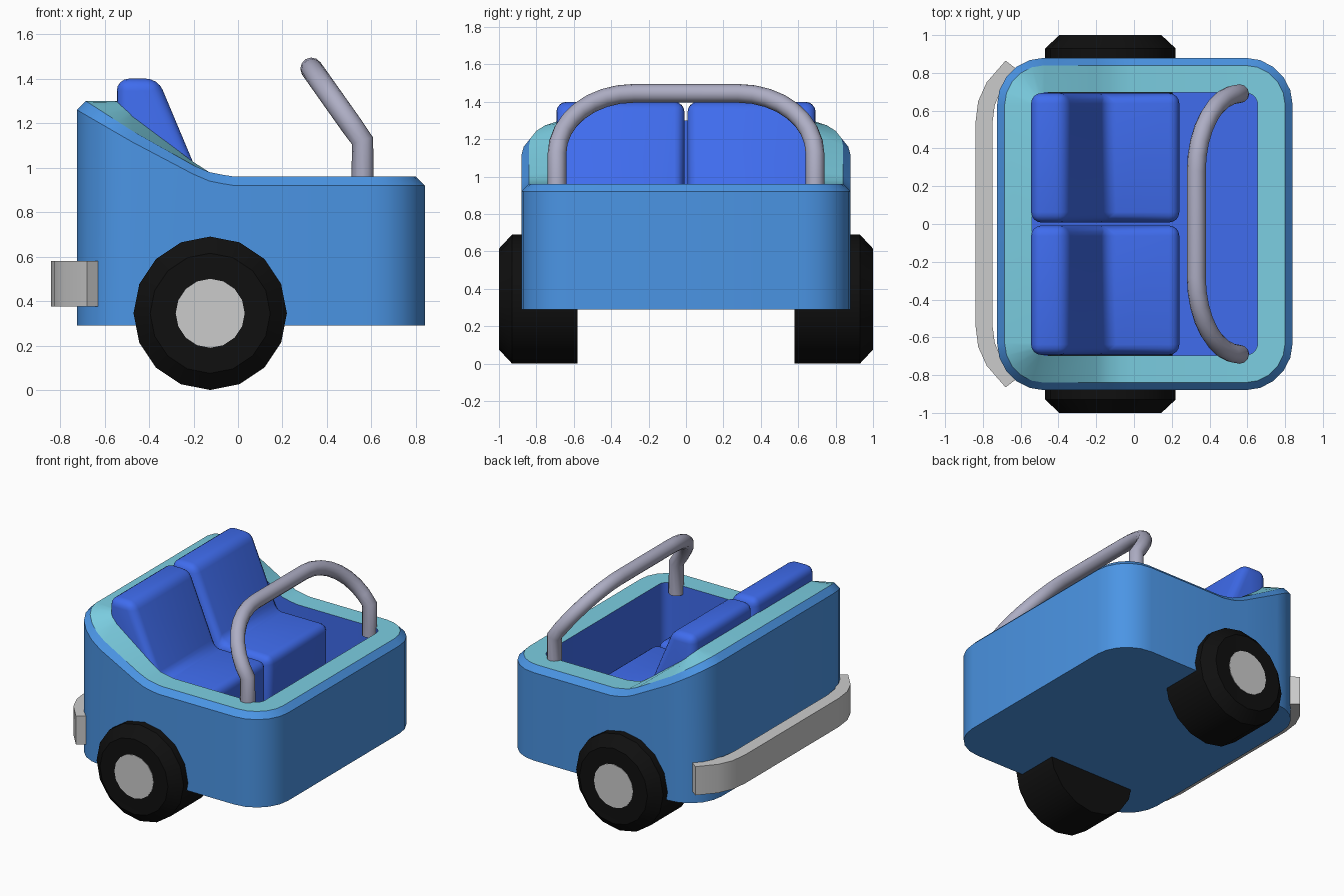
import bpy, bmesh, math
from math import sin, cos, pi, radians

if "Cube" in bpy.data.objects:
    bpy.data.objects.remove(bpy.data.objects["Cube"])


def material(name, rgb):
    m = bpy.data.materials.new(name)
    m.diffuse_color = (*rgb, 1)
    m.use_nodes = True
    m.node_tree.nodes["Principled BSDF"].inputs["Base Color"].default_value = m.diffuse_color
    return m


BODY = material("body_blue", (0.07, 0.30, 0.78))
RIM = material("rim_teal", (0.20, 0.62, 0.76))
SEAT = material("seat_blue", (0.05, 0.15, 0.85))
TYRE = material("tyre_black", (0.005, 0.005, 0.005))
BAR = material("bar_metal", (0.42, 0.42, 0.55))


def finish(name, bm, mat=None, smooth=30):
    bmesh.ops.recalc_face_normals(bm, faces=bm.faces)
    me = bpy.data.meshes.new(name)
    bm.to_mesh(me)
    bm.free()
    ob = bpy.data.objects.new(name, me)
    bpy.context.collection.objects.link(ob)
    if mat:
        me.materials.append(mat)
    if smooth:
        bpy.ops.object.select_all(action='DESELECT')
        ob.select_set(True)
        bpy.context.view_layer.objects.active = ob
        bpy.ops.object.shade_smooth_by_angle(angle=radians(smooth))
    return ob


def loft(name, loops, mat=None, cap_first=False, cap_last=False, smooth=30, flip=False):
    bm = bmesh.new()
    rings = [[bm.verts.new(p) for p in lp] for lp in loops]
    n = len(rings[0])
    for a, b in zip(rings, rings[1:]):
        for i in range(n):
            j = (i + 1) % n
            bm.faces.new((a[i], a[j], b[j], b[i]))
    if cap_first:
        bm.faces.new(rings[0][::-1])
    if cap_last:
        bm.faces.new(rings[-1])
    ob = finish(name, bm, mat, smooth)
    if flip:
        ob.data.flip_normals()
    return ob


def prism(name, profile, to3d, depth, mat=None, bevel=0, smooth=30):
    """Extrude a closed 2D profile; to3d places a profile point."""
    bm = bmesh.new()
    f = bm.faces.new([bm.verts.new(to3d(*p)) for p in profile])
    r = bmesh.ops.extrude_face_region(bm, geom=[f])
    bmesh.ops.translate(bm, vec=depth, verts=[v for v in r["geom"] if isinstance(v, bmesh.types.BMVert)])
    bmesh.ops.recalc_face_normals(bm, faces=bm.faces)
    if bevel:
        bmesh.ops.bevel(bm, geom=bm.edges[:], offset=bevel, segments=4, profile=0.5, affect='EDGES')
    return finish(name, bm, mat, smooth)


def height(x, table):
    if x <= table[0][0]:
        return table[0][1]
    for (x0, z0), (x1, z1) in zip(table, table[1:]):
        if x <= x1:
            return z0 + (z1 - z0) * (x - x0) / (x1 - x0)
    return table[-1][1]


def body_loop(inset, zf):
    """Rounded rectangle, inset from the outer wall, with heights from zf(x)."""
    r, pts = 0.25 - inset, []
    sides = [-0.02, -0.07, -0.13, -0.20]

    def corner(cx, cy, start):
        for k in range(6):
            a = radians(start + 18 * k)
            pts.append((cx + r * cos(a), cy + r * sin(a)))
    corner(0.59, -0.63, -90)
    corner(0.59, 0.63, 0)
    pts.extend((x, 0.63 + r) for x in sides)
    corner(-0.475, 0.63, 90)
    corner(-0.475, -0.63, 180)
    pts.extend((x, -0.63 - r) for x in reversed(sides))
    return [(x, y, zf(x)) for x, y in pts]


# body shell with bevelled lip, teal rim and blue tub
tail = [(-0.20, 1.01), (-0.13, 0.98), (-0.07, 0.968), (-0.02, 0.96)]
z_lip = lambda x: height(x, [(-0.725, 1.30), (-0.475, 1.155)] + tail) - 0.04
z_rim = lambda x: height(x, [(-0.685, 1.30), (-0.475, 1.165)] + tail)
z_in = lambda x: height(x, [(-0.54, 1.30), (-0.475, 1.23), (-0.20, 1.025)] + tail[1:])
bottom = body_loop(0, lambda x: 0.29)
lip, rim, inner = body_loop(0, z_lip), body_loop(0.04, z_rim), body_loop(0.185, z_in)
floor = body_loop(0.185, lambda x: 0.42)
loft("body", [bottom, lip, rim], BODY, cap_first=True)
ob = loft("rim", [rim, inner], RIM)
if sum(p.normal.z for p in ob.data.polygons) < 0:
    ob.data.flip_normals()
loft("interior", [inner, floor], SEAT, cap_last=True, flip=True)

# two seats, side by side
seat = [(-0.545, 0.42), (-0.545, 1.40), (-0.36, 1.40), (-0.15, 0.90), (0.24, 0.90), (0.24, 0.42)]
for side, y in (("left", 0.008), ("right", -0.693)):
    prism("seat_" + side, seat, lambda x, z, y=y: (x, y, z), (0, 0.685, 0), SEAT, bevel=0.055)

# wheels: chamfered tyre with a flat hub
for side, s in (("left", 1), ("right", -1)):
    def ring(r, y):
        return [(-0.125 + r * cos(k * pi / 8), s * y, 0.345 + r * sin(k * pi / 8)) for k in range(16)]
    loft("tyre_" + side, [ring(0.345, 0.58), ring(0.345, 0.93), ring(0.27, 1.0), ring(0.155, 0.997)],
         TYRE, cap_first=True, cap_last=True)
    loft("hub_" + side, [ring(0.155, 0.95), ring(0.155, 1.0)], None, cap_first=True, cap_last=True)

# bumper wrapped around the back
outer = [(-0.84, 0.53), (-0.825, 0.65), (-0.78, 0.75), (-0.68, 0.865)]
inside = [(-0.615, 0.815), (-0.70, 0.715), (-0.737, 0.63), (-0.75, 0.53)]
half = outer + inside
outline = half + [(x, -y) for x, y in reversed(half)]
prism("bumper", outline, lambda x, y: (x, y, 0.375), (0, 0, 0.205))

# roll bar: upright posts and an arch leaning back
arch = [(0.69, 0.0)] + [(0.28 + 0.41 * cos(k * pi / 16), sin(k * pi / 16)) for k in range(1, 9)]
half = [(0.56, 0.69, 0.90)] + [(0.56 - 0.23 * t, y, 1.12 + 0.325 * t) for y, t in arch]
path = half + [(x, -y, z) for x, y, z in reversed(half)]
cu = bpy.data.curves.new("roll_bar", 'CURVE')
cu.dimensions = '3D'
cu.bevel_depth = 0.05
cu.bevel_resolution = 4
cu.use_fill_caps = True
sp = cu.splines.new('POLY')
sp.points.add(len(path) - 1)
for p, co in zip(sp.points, path):
    p.co = (*co, 1)
sp.use_smooth = True
cu.materials.append(BAR)
bpy.context.collection.objects.link(bpy.data.objects.new("roll_bar", cu))
